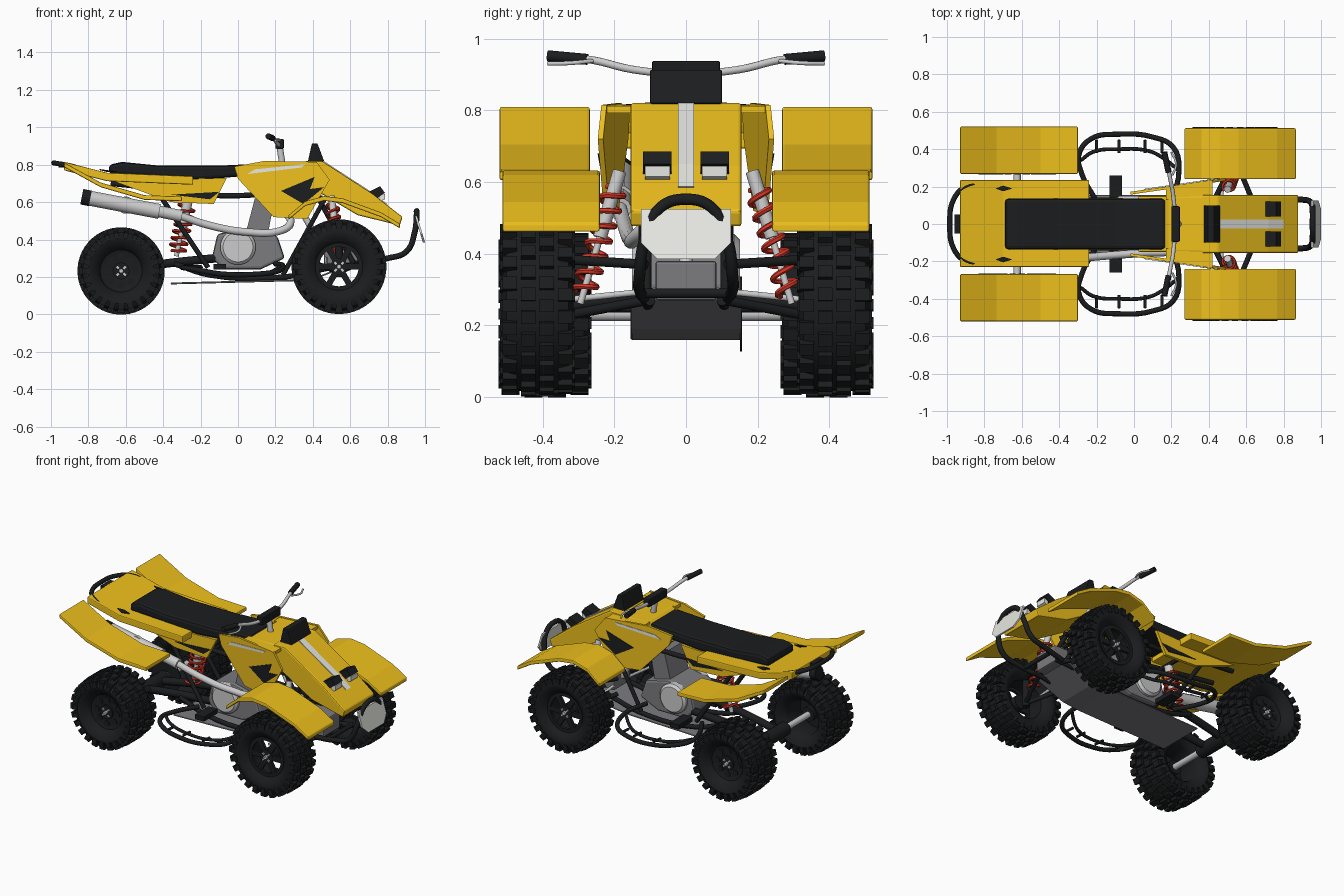
import bpy, bmesh, math
from mathutils import Matrix, Vector

if "Cube" in bpy.data.objects:
    bpy.data.objects.remove(bpy.data.objects["Cube"])


def mat(name, r, g, b):
    m = bpy.data.materials.new(name)
    m.diffuse_color = (r, g, b, 1)
    m.use_nodes = True
    m.node_tree.nodes["Principled BSDF"].inputs["Base Color"].default_value = m.diffuse_color
    return m


YELLOW = mat("yellow", .86, .53, .012)
BLACK = mat("black", .011, .012, .013)
RED = mat("red", .75, .04, .02)
WHITE = mat("white", .8, .8, .76)
SILVER = mat("silver", .6, .6, .62)
STEEL = mat("steel", .2, .2, .215)


def finish(name, bm, m, smooth=False):
    bmesh.ops.recalc_face_normals(bm, faces=bm.faces)
    me = bpy.data.meshes.new(name)
    bm.to_mesh(me)
    bm.free()
    me.materials.append(m)
    if smooth:
        me.shade_smooth()
        me.set_sharp_from_angle(angle=math.radians(38))
    ob = bpy.data.objects.new(name, me)
    bpy.context.collection.objects.link(ob)
    return ob


def slab(name, pts, vec, m, bevel=0):
    """Polygon of 3D points extruded along vec."""
    bm = bmesh.new()
    a = [bm.verts.new(p) for p in pts]
    b = [bm.verts.new(Vector(p) + Vector(vec)) for p in pts]
    bm.faces.new(a)
    bm.faces.new(b[::-1])
    n = len(a)
    for i in range(n):
        bm.faces.new((a[i], a[(i + 1) % n], b[(i + 1) % n], b[i]))
    ob = finish(name, bm, m)
    if bevel:
        mod = ob.modifiers.new("bevel", 'BEVEL')
        mod.width, mod.segments = bevel, 2
    return ob


def prism(name, prof, y0, y1, m, bevel=0):
    return slab(name, [(x, y0, z) for x, z in prof], (0, y1 - y0, 0), m, bevel)


def sheet(name, line, y0, y1, t, m):
    return prism(name, line + [(x, z - t) for x, z in line[::-1]], y0, y1, m, .006)


def box(name, x0, x1, y0, y1, z0, z1, m, bevel=0):
    return prism(name, [(x0, z0), (x1, z0), (x1, z1), (x0, z1)], y0, y1, m, bevel)


def tube(name, pts, r, m, poly=False, side=1):
    """Round tube along a smooth path."""
    cu = bpy.data.curves.new(name, 'CURVE')
    cu.dimensions, cu.bevel_depth, cu.use_fill_caps = '3D', r, True
    cu.bevel_resolution, cu.resolution_u = (1 if poly else 3), 5
    sp = cu.splines.new('POLY' if poly else 'BEZIER')
    arr = sp.points if poly else sp.bezier_points
    arr.add(len(pts) - 1)
    for p, (x, y, z) in zip(arr, pts):
        if poly:
            p.co = (x, y * side, z, 1)
        else:
            p.co = (x, y * side, z)
            p.handle_left_type = p.handle_right_type = 'AUTO'
    tmp = bpy.data.objects.new("tmp", cu)
    bpy.context.collection.objects.link(tmp)
    bpy.context.view_layer.update()
    me = bpy.data.meshes.new_from_object(tmp.evaluated_get(bpy.context.evaluated_depsgraph_get()))
    bpy.data.objects.remove(tmp)
    bm = bmesh.new()
    bm.from_mesh(me)
    bpy.data.meshes.remove(me)
    return finish(name, bm, m, True)


def lathe(name, prof, c, m, side=1, n=40):
    """Closed (radius, y) profile revolved about the y axis."""
    bm = bmesh.new()
    rings = [[bm.verts.new((c[0] + r * math.cos(a), c[1] + y * side, c[2] + r * math.sin(a)))
              for r, y in prof] for a in (math.tau * i / n for i in range(n))]
    k = len(prof)
    for i in range(n):
        p, q = rings[i], rings[(i + 1) % n]
        for j in range(k):
            bm.faces.new((p[j], p[(j + 1) % k], q[(j + 1) % k], q[j]))
    return finish(name, bm, m, True)


def blocks(name, items, c, m):
    """Boxes placed around the y axis: (angle, radius, y, size)."""
    bm = bmesh.new()
    for a, r, y, s in items:
        bmesh.ops.create_cube(bm, size=1, matrix=Matrix.Translation(c) @ Matrix.Rotation(a, 4, 'Y')
                              @ Matrix.Translation((r, y, 0)) @ Matrix.Diagonal((*s, 1)))
    return finish(name, bm, m)


def shock(name, p, q, r, turns):
    p, q = Vector(p), Vector(q)
    d = q - p
    u = d.orthogonal().normalized()
    v = d.normalized().cross(u)
    tube(name + "_body", [p, p + d * .5], r * .6, SILVER)
    tube(name + "_rod", [p, q], r * .3, SILVER)
    n = turns * 12
    tube(name + "_spring", [p + d * (.12 + .8 * i / n) + (u * math.cos(i * math.tau / 12)
         + v * math.sin(i * math.tau / 12)) * r for i in range(n + 1)], .008, RED, True)


def wheel(name, x, y, z, R, h, s, spoked):
    c, ri = Vector((x, y * s, z)), R * .54
    lathe(name + "_tyre", [(ri, -.75 * h), (ri + .03, -.95 * h), (R - .055, -h), (R - .025, -.86 * h),
          (R - .014, -.5 * h), (R - .014, .5 * h), (R - .025, .86 * h), (R - .055, h),
          (ri + .03, .95 * h), (ri, .75 * h), (ri - .012, .6 * h), (ri - .012, -.6 * h)], c, BLACK, s)
    # tread knobs, staggered rows plus shoulder lugs
    knobs = []
    for i in range(24):
        a = math.tau * i / 24
        for k, t in enumerate((-.76, -.26, .26, .76)):
            edge = abs(t) > .5
            knobs.append((a + (k % 2) * math.pi / 24, R - (.017 if edge else .010), t * h,
                          (.026, h * .4, .036)))
        for t in (-1, 1):
            knobs.append((a + (t > 0) * math.pi / 24, R - .04, t * h * .97, (.035, .014, .03)))
    blocks(name + "_tread", knobs, c, BLACK)
    # rim
    y0 = .45 * h
    if spoked:
        lathe(name + "_rim", [(ri * .78, y0), (ri, y0), (ri, y0 + .02), (ri * .78, y0 + .02)], c, BLACK, s)
        blocks(name + "_spokes", [(math.tau * i / 6, ri * .5, (y0 + .008) * s, (ri * .75, .018, .032))
                                  for i in range(6)], c, BLACK)
    else:
        lathe(name + "_rim", [(.01, y0), (ri, y0), (ri, y0 + .02), (ri * .85, y0 + .01), (.01, y0 + .01)],
              c, BLACK, s)
        for i in range(8):
            a = math.tau * i / 8
            lathe(name + "_rim_boss", [(.001, y0), (.02, y0), (.02, y0 + .015), (.001, y0 + .015)],
                  c + Vector((.075 * math.cos(a), 0, .075 * math.sin(a))), BLACK, s, 12)
    lathe(name + "_hub", [(.001, -.2 * h), (.045, -.2 * h), (.045, y0 + .02), (.001, y0 + .02)], c, BLACK, s, 20)
    lathe(name + "_cap", [(.001, y0), (.012, y0), (.012, y0 + .035), (.001, y0 + .035)], c, SILVER, s, 12)
    blocks(name + "_nuts", [(math.tau * (i + .5) / 4, .026, (y0 + .022) * s, (.016, .012, .011))
                            for i in range(4)], c, SILVER)


for s, side in ((-1, "right"), (1, "left")):
    wheel(f"front_wheel_{side}", .54, .414, .255, .25, .101, s, True)
    wheel(f"rear_wheel_{side}", -.625, .393, .232, .23, .126, s, False)

    # fenders
    sheet(f"front_fender_{side}", [(.27, .53), (.36, .605), (.46, .632), (.56, .62), (.765, .545), (.865, .485)],
          .24 * s, .512 * s, .025, YELLOW)
    sheet(f"rear_fender_{side}", [(-.93, .812), (-.735, .705), (-.5, .637), (-.30, .63)],
          .268 * s, .52 * s, .025, YELLOW)

    # tank shroud, flaring outward to the front
    def sy(x):
        return (.175 + .145 * x) * s
    shroud = [(-.02, .79), (.14, .82), (.42, .815), (.49, .72), (.37, .51), (.19, .52), (.0, .725)]
    slab(f"tank_shroud_{side}", [(x, sy(x), z) for x, z in shroud], (0, -.015 * s, 0), YELLOW)
    slab(f"shroud_top_{side}", [(.17, .13 * s, .815), (.42, .14 * s, .812), (.42, sy(.42) * .99, .812),
         (.17, sy(.17) * .99, .815)], (0, 0, -.02), YELLOW)
    slab(f"shroud_vent_{side}", [(x, sy(x) + .002 * s, z) for x, z in
         ((.23, .66), (.41, .735), (.385, .67), (.46, .68), (.35, .59))], (0, .003 * s, 0), BLACK)
    slab(f"shroud_stripe_{side}", [(x, sy(x) + .002 * s, z) for x, z in
         ((.05, .75), (.09, .775), (.36, .803), (.34, .785))], (0, .003 * s, 0), WHITE)

    # side panel below the seat
    prism(f"side_panel_{side}", [(-.66, .71), (-.06, .73), (-.13, .59), (-.36, .60)], .118 * s, .138 * s, YELLOW)
    prism(f"side_panel_trim_{side}", [(-.36, .64), (-.1, .655), (-.15, .615)], .138 * s, .142 * s, BLACK)
    slab(f"tail_trim_{side}", [(-.74, .19 * s, .771), (-.70, .205 * s, .761), (-.65, .19 * s, .76),
                               (-.70, .175 * s, .765)], (0, 0, .006), BLACK)

    # headlights
    slab(f"headlight_{side}", [(.69, .04 * s, .65), (.76, .04 * s, .685), (.785, .04 * s, .65), (.73, .04 * s, .61)],
         (0, .08 * s, 0), BLACK)
    slab(f"headlight_lens_{side}", [(.76, .045 * s, .64), (.785, .045 * s, .645), (.785, .045 * s, .615),
         (.75, .045 * s, .60)], (0, .07 * s, 0), WHITE)

    # suspension arms and front shock
    for n, zi, zo in (("lower", .27, .225), ("upper", .37, .385)):
        for x in (.42, .64):
            tube(f"{n}_arm_{side}", [(x, .11, zi), (.54, .35, zo)], .014, BLACK, side=s)
    tube(f"tie_rod_{side}", [(.47, .06, .30), (.47, .35, .27)], .009, SILVER, side=s)
    tube(f"front_knuckle_{side}", [(.54, .345, .20), (.54, .345, .37)], .022, BLACK, side=s)
    shock(f"front_shock_{side}", (.50, .185 * s, .63), (.54, .295 * s, .26), .032, 7)

    # frame rails
    tube(f"lower_rail_{side}", [(-.34, .11, .27), (-.15, .12, .21), (.25, .12, .20), (.5, .11, .25), (.68, .1, .27)], .015, BLACK, side=s)
    tube(f"upper_rail_{side}", [(-.68, .09, .70), (-.4, .10, .67), (-.1, .10, .635), (.2, .11, .64), (.45, .1, .62)], .015, BLACK, side=s)
    tube(f"rear_strut_{side}", [(-.42, .11, .64), (-.16, .12, .25)], .014, BLACK, side=s)
    tube(f"front_strut_{side}", [(.42, .11, .64), (.62, .11, .27)], .014, BLACK, side=s)
    tube(f"front_brace_{side}", [(.46, .12, .61), (.24, .12, .21)], .013, BLACK, side=s)
    tube(f"swingarm_{side}", [(-.12, .10, .30), (-.4, .085, .27), (-.62, .07, .235)], .024, BLACK, side=s)

    # nerf bar with rungs and foot peg
    tube(f"nerf_bar_{side}", [(-.2, .12, .25), (-.28, .27, .25), (-.295, .37, .25), (-.23, .455, .24), (-.08, .48, .215),
         (.1, .465, .215), (.21, .41, .23), (.24, .28, .26), (.2, .12, .27)], .014, BLACK, side=s)
    tube(f"nerf_inner_bar_{side}", [(-.285, .34, .25), (-.22, .385, .235), (-.08, .40, .21), (.08, .39, .21),
         (.16, .35, .22), (.235, .29, .26)], .010, BLACK, side=s)
    for x in (-.2, -.08, .06, .15):
        tube(f"nerf_rung_{side}", [(x, .38, .215), (x, .45, .22)], .008, BLACK, side=s)
    box(f"foot_peg_{side}", -.13, -.065, .12 * s, .26 * s, .24, .27, BLACK)

    # grips and levers
    tube(f"grip_{side}", [(.162, .385, .952), (.185, .275, .942)], .016, BLACK, side=s)
    tube(f"lever_{side}", [(.205, .26, .938), (.225, .32, .932), (.20, .385, .93)], .006, SILVER, side=s)

    # engine side covers
    lathe(f"engine_cover_{side}", [(.001, .10), (.095, .10), (.095, .135), (.08, .15), (.001, .15)], (0, 0, .36), SILVER, s, 28)

# main bodywork
prism("hood", [(.36, .82), (.45, .82), (.72, .645), (.88, .52), (.865, .475), (.64, .53), (.42, .66)],
      -.155, .155, YELLOW, .008)
slab("hood_stripe", [(.45, -.023, .825), (.72, -.023, .65), (.80, -.023, .588), (.79, -.023, .58), (.45, -.023, .81)],
     (0, .046, 0), WHITE)
prism("fuel_tank_cover", [(.02, .72), (.17, .80), (.19, .815), (.40, .815), (.40, .68), (.05, .69)], -.15, .15, YELLOW, .008)
sheet("tail_body", [(-.93, .815), (-.70, .757), (-.24, .738)], -.23, .235, .045, YELLOW)
prism("seat", [(-.69, .75), (-.69, .80), (-.62, .815), (-.42, .795), (-.1, .795), (.17, .808), (.17, .75), (-.2, .72)],
      -.135, .135, BLACK, .018)
prism("dash_pod", [(.37, .80), (.46, .82), (.425, .913), (.395, .913)], -.1, .1, BLACK, .004)
box("tail_light", -.96, -.925, -.05, .05, .785, .81, BLACK)
tube("grab_bar", [(-.80, -.215, .765), (-.90, -.20, .795), (-.965, -.13, .806), (-.985, 0, .81), (-.965, .13, .806),
     (-.90, .20, .795), (-.80, .215, .765)], .014, BLACK)

# steering
tube("handlebar", [(.165, -.38, .952), (.19, -.26, .94), (.21, -.15, .914), (.22, 0, .902), (.21, .15, .914),
     (.19, .26, .94), (.165, .38, .952)], .011, SILVER)
tube("steering_stem", [(.22, 0, .91), (.25, 0, .76), (.46, 0, .33)], .018, SILVER)
box("bar_clamp", .2, .245, -.095, .095, .885, .938, BLACK, .006)

# engine, skid plate and front frame box
prism("crankcase", [(-.14, .30), (-.11, .43), (.05, .46), (.21, .42), (.25, .30), (.12, .24), (-.08, .24)], -.12, .12, STEEL, .015)
prism("engine_cylinder", [(.04, .43), (.16, .43), (.20, .64), (.09, .62)], -.095, .095, STEEL)
sheet("skid_plate", [(-.36, .17), (.30, .187), (.42, .20), (.62, .28)], -.155, .155, .01, STEEL)
box("front_frame_box", .46, .68, -.085, .085, .27, .38, STEEL, .008)

# exhaust
tube("silencer", [(-.80, -.185, .622), (-.42, -.185, .55)], .042, SILVER)
lathe("silencer_strap", [(.04, -.01), (.046, -.01), (.046, .01), (.04, .01)], (-.6, -.185, .584), SILVER)
tube("silencer_tip", [(-.835, -.185, .629), (-.79, -.185, .62)], .044, BLACK)
tube("silencer_neck", [(-.43, -.185, .552), (-.30, -.185, .525)], .033, SILVER)
tube("exhaust_pipe", [(-.31, -.185, .527), (-.15, -.17, .475), (.05, -.155, .44), (.22, -.14, .445), (.28, -.10, .485),
     (.25, -.04, .54), (.17, 0, .55)], .021, SILVER)

# rear axle and shock
tube("rear_axle", [(-.625, -.40, .232), (-.625, .40, .232)], .02, SILVER)
tube("axle_carrier", [(-.625, -.13, .232), (-.625, .13, .232)], .045, BLACK)
lathe("brake_disc", [(.03, 0), (.105, 0), (.105, .006), (.03, .006)], (-.625, .15, .232), BLACK)
shock("rear_shock", (-.265, 0, .62), (-.33, 0, .31), .045, 7)
tube("shock_mount", [(-.265, -.12, .63), (-.265, .12, .63)], .014, BLACK)

# front bumper and number plate
tube("front_bumper", [(.62, -.11, .27), (.80, -.13, .30), (.90, -.13, .335), (.945, -.115, .44), (.955, -.07, .53),
     (.955, 0, .552), (.955, .07, .53), (.945, .115, .44), (.90, .13, .335), (.80, .13, .30), (.62, .11, .27)], .016, BLACK)
tube("bumper_crossbar", [(.74, -.125, .29), (.74, .125, .29)], .014, BLACK)
slab("number_plate", [(1.0 - (z - .385) * .3, y, z) for y, z in ((-.125, .525), (.125, .525), (.125, .43), (.08, .385),
     (-.08, .385), (-.125, .43))], (-.012, 0, 0), WHITE)
